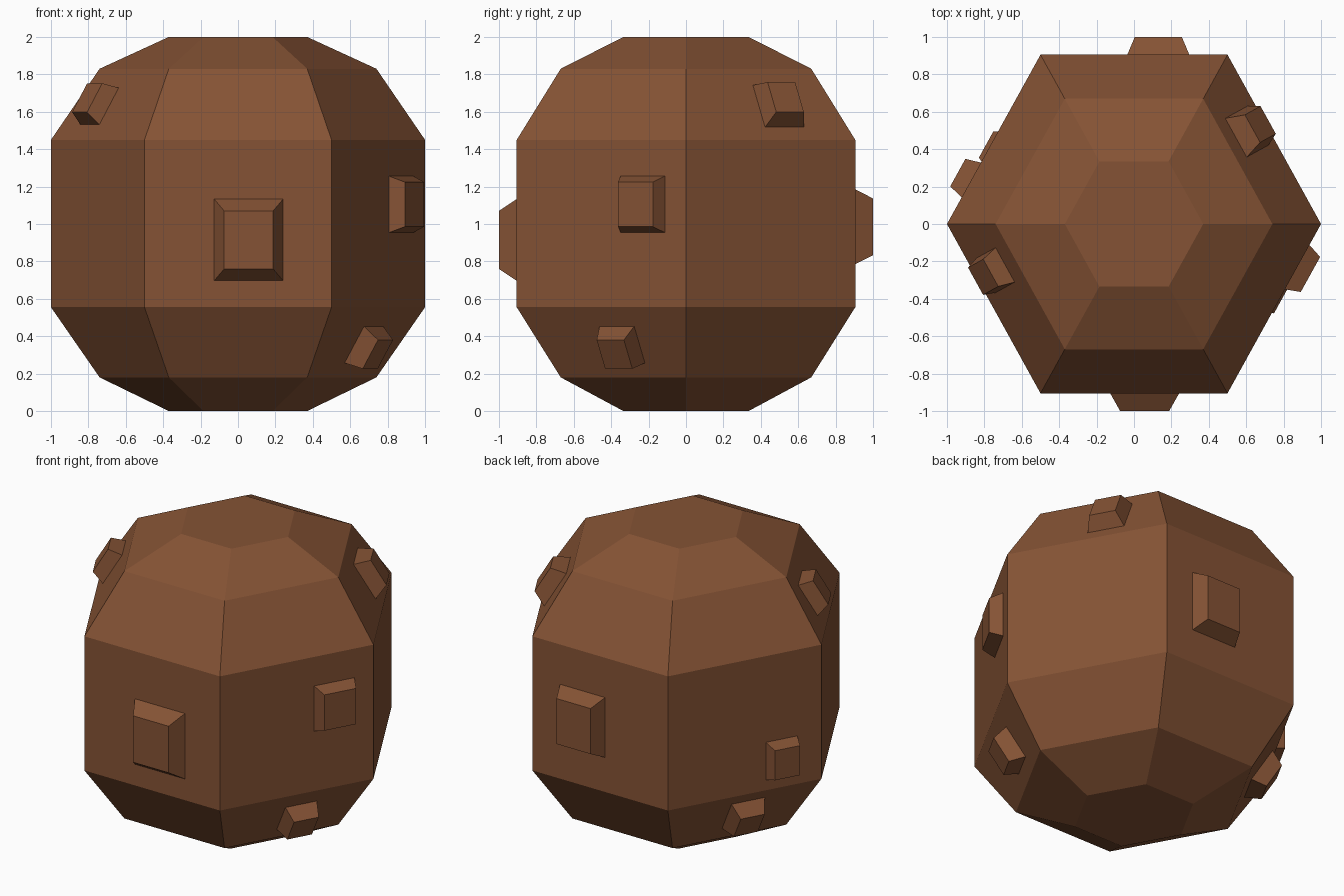
import bpy, bmesh
from math import hypot
from mathutils import Matrix, Vector

if "Cube" in bpy.data.objects:
    bpy.data.objects.remove(bpy.data.objects["Cube"], do_unlink=True)

brown = bpy.data.materials.new("earth_brown")
brown.use_nodes = True
colour = (0.235, 0.086, 0.035, 1)
brown.diffuse_color = colour
shader = brown.node_tree.nodes["Principled BSDF"]
shader.inputs["Base Color"].default_value = colour
shader.inputs["Roughness"].default_value = 0.9

# Ring radius and height of the faceted body, bottom to top
PROFILE = [(0.37, 0), (0.74, 0.18), (1, 0.555), (1, 1.45), (0.74, 1.83), (0.37, 2)]
HEXAGON = [(1, 0), (0.5, 0.905), (-0.5, 0.905), (-1, 0), (-0.5, -0.905), (0.5, -0.905)]


def finish(bm, name):
    bmesh.ops.recalc_face_normals(bm, faces=bm.faces)
    mesh = bpy.data.meshes.new(name)
    bm.to_mesh(mesh)
    bm.free()
    mesh.materials.append(brown)
    obj = bpy.data.objects.new(name, mesh)
    bpy.context.collection.objects.link(obj)


def make_body():
    bm = bmesh.new()
    rings = [[bm.verts.new((x * r, y * r, z)) for x, y in HEXAGON] for r, z in PROFILE]
    for low, high in zip(rings, rings[1:]):
        for i in range(6):
            j = (i + 1) % 6
            bm.faces.new((low[i], low[j], high[j], high[i]))
    bm.faces.new(rings[0])
    bm.faces.new(rings[-1])
    finish(bm, "rounded_body")


def make_stud(name, side, z, shift, half_w, half_h, height, taper):
    """Tapered block standing on the body facet of a given side and height."""
    a, b = Vector(HEXAGON[side]), Vector(HEXAGON[(side + 1) % 6])
    along = (b - a).normalized()
    out = Vector((along.y, -along.x))
    apothem = out.dot(a)
    # Find the facet's slope at this height
    for (r0, z0), (r1, z1) in zip(PROFILE, PROFILE[1:]):
        if z0 <= z <= z1:
            break
    radius = r0 + (r1 - r0) * (z - z0) / (z1 - z0)
    run, rise = (r1 - r0) * apothem, z1 - z0
    length = hypot(run, rise)
    tangent = along.to_3d()
    up = Vector((out.x * run, out.y * run, rise)) / length
    normal = tangent.cross(up)
    centre = (out * apothem * radius + along * shift).to_3d()
    centre.z = z
    place = Matrix((tangent, up, normal)).transposed().to_4x4()
    place.translation = centre

    bm = bmesh.new()
    bmesh.ops.create_cube(bm, size=2)
    for v in bm.verts:
        k = taper if v.co.z > 0 else 1
        v.co = (v.co.x * half_w * k, v.co.y * half_h * k, height if v.co.z > 0 else -0.01)
    bm.transform(place)
    finish(bm, name)


make_body()

# Studs: side, height, sideways shift, half width, half height, depth, taper
make_stud("front_stud", 4, 0.915, 0.057, 0.19, 0.225, 0.095, 0.69)
make_stud("back_stud", 1, 0.985, -0.13, 0.17, 0.205, 0.095, 0.74)
make_stud("front_left_stud", 5, 1.105, 0.22, 0.139, 0.155, 0.081, 0.77)
make_stud("back_right_stud", 2, 0.75, 0.215, 0.109, 0.128, 0.082, 0.77)
make_stud("upper_front_right_stud", 3, 1.63, -0.142, 0.108, 0.117, 0.088, 0.77)
make_stud("upper_back_left_stud", 0, 1.63, 0.14, 0.122, 0.135, 0.095, 0.69)
make_stud("lower_front_left_stud", 5, 0.355, 0.027, 0.108, 0.117, 0.1, 0.77)
make_stud("lower_back_right_stud", 2, 0.38, 0.01, 0.115, 0.13, 0.095, 0.7)
